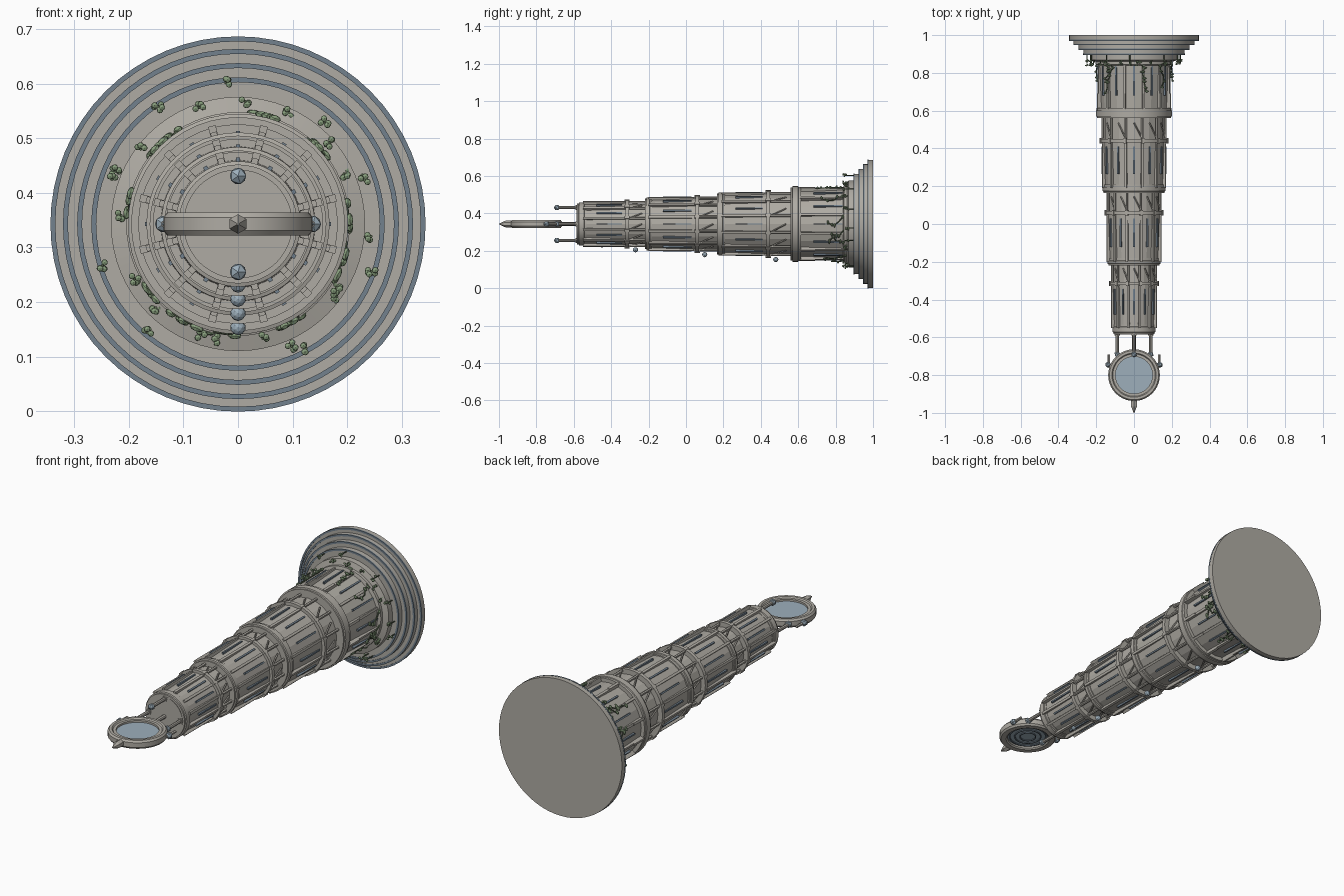
import bpy, bmesh, math, random
from mathutils import Vector, Matrix

if "Cube" in bpy.data.objects:
    bpy.data.objects.remove(bpy.data.objects["Cube"])

random.seed(7)
CZ = 0.343
# tower frame: local z runs from the foot (world y=1) to the tip (world y=-1)
TOWER = Matrix.Translation((0, 1, CZ)) @ Matrix.Rotation(math.pi / 2, 4, 'X')

def material(name, c):
    m = bpy.data.materials.new(name)
    m.diffuse_color = (*c, 1)
    m.use_nodes = True
    m.node_tree.nodes["Principled BSDF"].inputs["Base Color"].default_value = m.diffuse_color
    return m

STONE = material("stone", (0.43, 0.41, 0.37))
TRIM = material("slate", (0.17, 0.22, 0.27))
GLASS = material("glass", (0.34, 0.43, 0.50))
LEAF = material("leaf", (0.24, 0.34, 0.20))
STEM = material("stem", (0.10, 0.14, 0.08))

def finish(name, bm, mat, matrix=TOWER, smooth=False):
    bmesh.ops.recalc_face_normals(bm, faces=bm.faces)
    bm.transform(matrix)
    me = bpy.data.meshes.new(name)
    bm.to_mesh(me)
    bm.free()
    me.materials.append(mat)
    ob = bpy.data.objects.new(name, me)
    bpy.context.collection.objects.link(ob)
    if smooth:
        bpy.context.view_layer.objects.active = ob
        ob.select_set(True)
        bpy.ops.object.shade_smooth_by_angle(angle=math.radians(25))
        ob.select_set(False)
    return ob

def lathe(bm, prof, n=48, closed=False):
    # prof: (radius, height) pairs spun around local z
    rings = [[bm.verts.new((r * math.cos(2 * math.pi * i / n), r * math.sin(2 * math.pi * i / n), h))
              for i in range(n)] for r, h in prof]
    for a, b in zip(rings, rings[1:] + (rings[:1] if closed else [])):
        for i in range(n):
            bm.faces.new((a[i], a[(i + 1) % n], b[(i + 1) % n], b[i]))
    if not closed:
        bm.faces.new(rings[0])
        bm.faces.new(rings[-1])

def rod(bm, a, b, r, r2=None, n=6):
    a, b = Vector(a), Vector(b)
    m = Matrix.Translation((a + b) / 2) @ (b - a).to_track_quat('Z', 'Y').to_matrix().to_4x4()
    bmesh.ops.create_cone(bm, cap_ends=True, segments=n, radius1=r, radius2=r if r2 is None else r2,
                          depth=(b - a).length, matrix=m)

def box(bm, ang, r, y0, y1, w, d):
    # block standing on the tower wall at angle ang, world y0..y1
    m = (Matrix.Rotation(ang, 4, 'Z') @ Matrix.Translation((r, 0, 1 - (y0 + y1) / 2))
         @ Matrix.Diagonal((d, w, abs(y1 - y0), 1)))
    bmesh.ops.create_cube(bm, size=1, matrix=m)

def ball(bm, p, r, scale=(1, 1, 1), rot=0, sub=1):
    m = Matrix.Translation(p) @ Matrix.Rotation(rot, 4, 'Z') @ Matrix.Diagonal((*scale, 1))
    bmesh.ops.create_icosphere(bm, subdivisions=sub, radius=r, matrix=m)

def pol(r, a, y):
    return Vector((r * math.cos(a), r * math.sin(a), 1 - y))

# stepped foot
steps = [(.343, 1, .973), (.320, .973, .95), (.294, .95, .925), (.268, .925, .898), (.233, .898, .868)]
bm = bmesh.new()
prof = []
for r, y0, y1 in steps:
    prof += [(r, 1 - y0), (r, 1 - y1)]
lathe(bm, prof + [(.205, .14), (.205, .155), (.19, .16)], 64)
finish("stepped_foot", bm, STONE, smooth=True)

# slate edging on the foot steps
bm = bmesh.new()
for r, y0, y1 in steps[:4]:
    h = 1 - y1
    lathe(bm, [(r - .008, h - .004), (r + .001, h - .004), (r + .001, h + .003), (r - .008, h + .003)], 64, True)
finish("foot_edging", bm, TRIM, smooth=True)

# tapering storeys: y start, y end, wall radius start and end, gallery depth, mid ring radius
storeys = [(.87, .60, .192, .180, None, None),
           (.57, .19, .168, .158, .44, .183),
           (.18, -.20, .143, .133, .06, .156),
           (-.20, -.55, .118, .109, -.315, .132)]
bm = bmesh.new()
for y0, y1, r0, r1, g, gr in storeys:
    if g:
        lathe(bm, [(r0 - .010, 1 - y0 - .03), (r0 - .010, 1 - g), (r0, 1 - g), (r1, 1 - y1)], 24)
    else:
        lathe(bm, [(r0, 1 - y0), (r1, 1 - y1)], 24)
finish("storey_walls", bm, STONE)

# cornice rings between storeys and gallery rings
bm = bmesh.new()
for y0, y1, r in [(.61, .56, .202), (.205, .165, .168), (-.185, -.22, .141), (-.535, -.582, .115)]:
    a, b = 1 - y0, 1 - y1
    lathe(bm, [(r - .03, a - .004), (r - .004, a - .004), (r - .004, a + .008), (r, a + .010),
               (r, b - .010), (r - .006, b - .008), (r - .006, b), (r - .03, b)], 48)
for s in storeys[1:]:
    h, r = 1 - s[4], s[5]
    lathe(bm, [(r - .035, h - .009), (r, h - .009), (r, h + .009), (r - .035, h + .009)], 48)
lathe(bm, [(.1, .57), (.1, 1.586)][1:] + [(.095, 1.575)], 48)
finish("cornice_rings", bm, STONE, smooth=True)

# pilasters, gallery columns, braces and window slits
pil, col, slit = bmesh.new(), bmesh.new(), bmesh.new()
for y0, y1, r0, r1, g, gr in storeys:
    top = g if g else y0
    for i in range(12):
        a = math.radians(15 + 30 * i)
        w = a + math.radians(15)
        rm = (r0 + r1) / 2
        box(pil, a, rm + .003, top, y1, .012, .016)
        L = top - y1
        box(slit, w, rm + .002, top - L * .12, y1 + L * .3, .008, .012)
        if g:
            rc = gr - .012
            rod(col, pol(rc, a, y0 + .005), pol(rc, a, g), .007)
            rod(col, pol(rc, a, g + .012), pol(rc - .006, w, y0 - .035), .004, n=4)
            box(pil, a, gr - .006, g - .014, g + .014, .014, .018)
finish("pilasters", pil, STONE)
finish("gallery_columns", col, STONE)
finish("window_slits", slit, TRIM)

# buttress fins at the lowest storey
bm = bmesh.new()
for i in range(12):
    box(bm, math.radians(15 + 30 * i), .192, .69, .61, .012, .02)
finish("buttress_fins", bm, STONE)

# lamps along the underside
bm = bmesh.new()
for r, y in [(.112, -.45), (.138, -.27), (.164, .10), (.19, .48)]:
    ball(bm, (0, -r, 1 - y), .014, sub=2)
finish("underside_lamps", bm, GLASS)

# crown posts with crystal ends
post, gem = bmesh.new(), bmesh.new()
for i in range(4):
    a = i * math.pi / 2
    rod(post, pol(.088, a, -.57), pol(.088, a, -.69), .009, n=8)
    rod(post, pol(.088, a, -.575), pol(.088, a, -.59), .014, n=8)
    ball(gem, pol(.088, a, -.69), .017)
for s in (-1, 1):
    rod(post, (s * .134, 0, 1.69), (s * .134, 0, 1.76), .007)
    ball(gem, (s * .137, 0, 1.745), .017)
rod(post, (0, 0, 1.57), (0, 0, 1.68), .010, n=8)
ball(gem, (0, 0, 1.68), .015)
finish("crown_posts", post, STONE)
finish("crown_crystals", gem, GLASS)

# round mirror lying in the horizontal plane
FLAT = Matrix.Translation((0, -.8, CZ))
bm = bmesh.new()
lathe(bm, [(.098, -.015), (.105, -.021), (.130, -.021), (.137, -.012),
           (.137, .012), (.130, .021), (.117, .021), (.112, .015), (.098, .015)], 40, True)
finish("mirror_frame", bm, STONE, FLAT, True)
bm = bmesh.new()
lathe(bm, [(.1, -.006), (.1, .006)], 40)
finish("mirror_glass", bm, GLASS, FLAT, True)
bm = bmesh.new()
for r in (.035, .06, .085):
    lathe(bm, [(r, -.010), (r + .006, -.010), (r + .006, -.005), (r, -.005)], 32, True)
finish("mirror_back_rings", bm, TRIM, FLAT, True)

# finial at the tip
bm = bmesh.new()
rod(bm, (0, 0, 1.925), (0, 0, 1.965), .018, .018)
rod(bm, (0, 0, 1.965), (0, 0, 2.0), .018, .002)
finish("tip_finial", bm, STONE)

# climbing vines with leaves
stem, leaf = bmesh.new(), bmesh.new()
for i in range(12):
    a = math.radians(30 * i + random.uniform(-12, 12))
    y = .87
    p = pol(.2, a, y)
    for k in range(random.randint(4, 7)):
        a += random.uniform(-.16, .16)
        y -= random.uniform(.012, .035)
        q = pol(.201, a, y)
        rod(stem, p, q, .0035, n=5)
        if random.random() < .75:
            ball(leaf, pol(.205, a, y), .014, (.5, random.uniform(.7, 1.2), .45), a)
        p = q
finish("vine_stems", stem, STEM)
finish("vine_leaves", leaf, LEAF)

# small bushes growing on the foot
stem, leaf = bmesh.new(), bmesh.new()
for i in range(26):
    a = math.radians(i * 360 / 26 + random.uniform(-6, 6))
    r = random.choice((.215, .225, .245, .26))
    base = .87 if r < .233 else .9
    rod(stem, pol(r, a, base), pol(r, a, .85), .003, n=5)
    for k in range(5):
        t = random.uniform(0, 6.28)
        d = Vector((math.cos(t), math.sin(t), 0)) * .007
        ball(leaf, pol(r, a, random.uniform(.838, .872)) + d, .0065, (1, 1, .7), t)
finish("bush_stems", stem, STEM)
finish("bush_leaves", leaf, LEAF)
